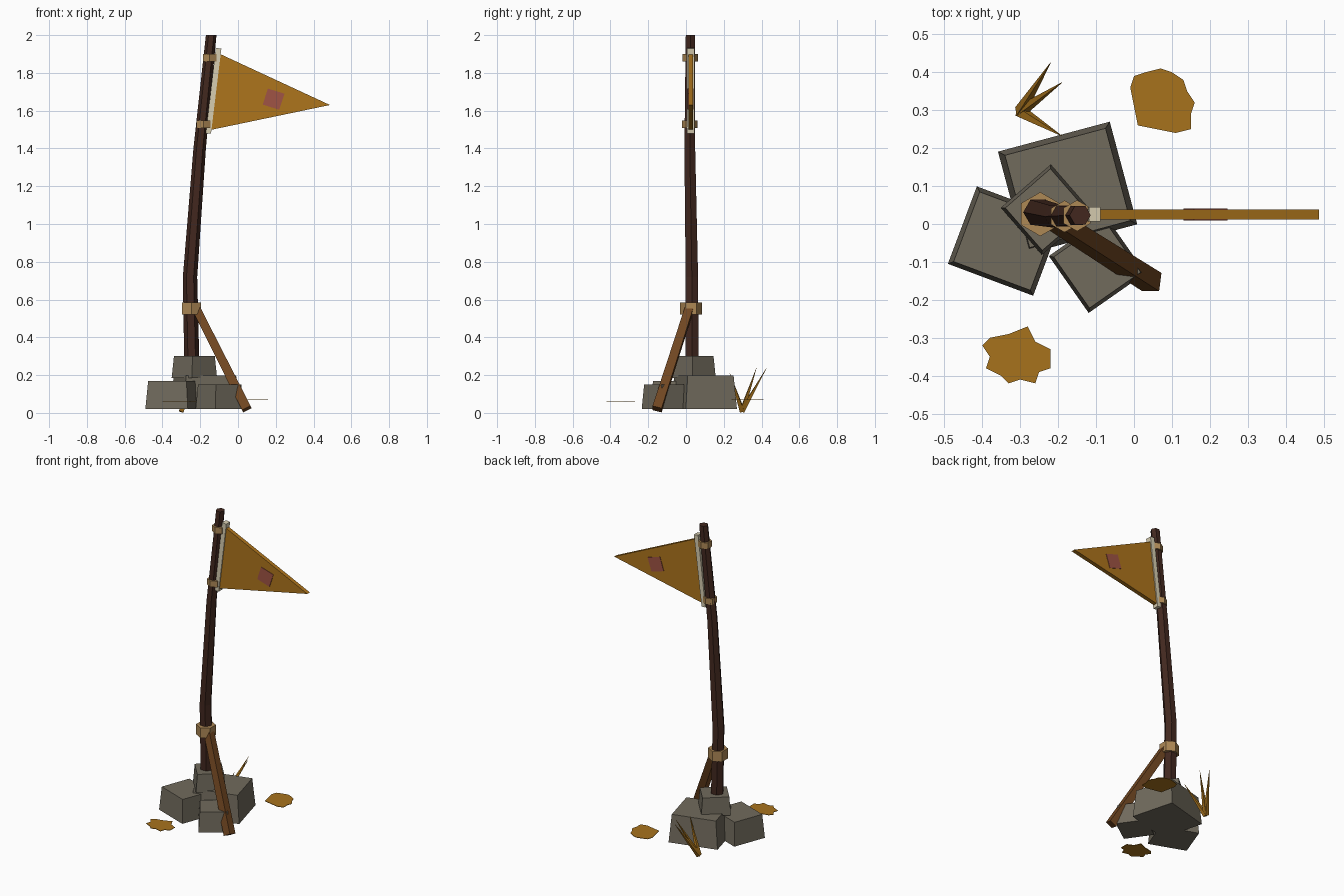
import bpy, bmesh, math
from mathutils import Vector, Matrix

cube = bpy.data.objects.get("Cube")
if cube:
    bpy.data.objects.remove(cube, do_unlink=True)


def material(name, r, g, b):
    m = bpy.data.materials.new(name)
    m.use_nodes = True
    lin = [(c / 255) ** 2.2 for c in (r, g, b)] + [1]
    m.diffuse_color = lin
    m.node_tree.nodes["Principled BSDF"].inputs["Base Color"].default_value = lin
    return m


DARK_WOOD = material("dark wood", 68, 44, 36)
WOOD = material("brown wood", 112, 72, 38)
ROPE = material("tan rope", 172, 135, 86)
STONE = material("grey stone", 112, 106, 93)
CLOTH = material("ochre cloth", 172, 116, 34)
PATCH = material("faded red", 158, 84, 70)
BONE = material("pale canvas", 214, 204, 175)
LEAF = material("dry leaf", 166, 114, 34)


def finish(name, bm, mat):
    bmesh.ops.recalc_face_normals(bm, faces=bm.faces)
    me = bpy.data.meshes.new(name)
    bm.to_mesh(me)
    bm.free()
    me.materials.append(mat)
    ob = bpy.data.objects.new(name, me)
    bpy.context.collection.objects.link(ob)
    return ob


def loft(name, rings, mat):
    """Skin a stack of equal point rings and cap both ends."""
    bm = bmesh.new()
    loops = [[bm.verts.new(p) for p in ring] for ring in rings]
    n = len(loops[0])
    for a, b in zip(loops, loops[1:]):
        for i in range(n):
            j = (i + 1) % n
            bm.faces.new((a[i], a[j], b[j], b[i]))
    bm.faces.new(loops[0][::-1])
    bm.faces.new(loops[-1])
    return finish(name, bm, mat)


def hexagon(x, y, z, r, turn=0.0):
    return [(x + r * math.cos(turn + i * math.pi / 3),
             y + r * math.sin(turn + i * math.pi / 3), z) for i in range(6)]


def plate(name, outline, axis, low, high, mat):
    """Extrude a 2D outline along y (upright) or z (flat)."""
    def put(p, d):
        return (p[0], d, p[1]) if axis == "y" else (p[0], p[1], d)
    return loft(name, [[put(p, d) for p in outline] for d in (low, high)], mat)


def beam(name, a, b, w0, w1, mat, side=(0, -1, 0)):
    """Square beam from a to b with one face towards side."""
    a, b = Vector(a), Vector(b)
    d = (b - a).normalized()
    u = Vector(side)
    u = (u - d * u.dot(d)).normalized()
    v = d.cross(u)
    corners = ((1, 1), (-1, 1), (-1, -1), (1, -1))
    return loft(name, [[p + (u * s + v * t) * w / 2 for s, t in corners]
                       for p, w in ((a, w0), (b, w1))], mat)


# Bent pole
loft("pole", [hexagon(-.24, .033, .04, .041), hexagon(-.254, .031, .72, .038),
              hexagon(-.203, .02, 1.4, .033), hexagon(-.142, .023, 2, .028)], DARK_WOOD)

# Rope bindings
for name, x, y, low, high, r in (("brace_lashing", -.247, .026, .52, .585, .058),
                                 ("lower_flag_tie", -.183, .02, 1.508, 1.547, .042),
                                 ("upper_flag_tie", -.15, .022, 1.86, 1.9, .041)):
    loft(name, [hexagon(x, y, z, r, math.pi / 6) for z in (low, high)], ROPE)

# Leaning brace
beam("brace", (-.225, .02, .56), (.047, -.153, .02), .044, .05, WOOD)

# Tapered stones piled around the foot
STONES = (("back_stone", -.175, .095, .305, .28, 15, .02, .197),
          ("right_stone", -.34, -.045, .24, .218, -20.5, .02, .17),
          ("front_stone", -.097, -.107, .183, .183, 35, .02, .15),
          ("top_stone", -.231, .038, .175, .165, 41, .185, .3))
for name, x, y, w, d, angle, low, high in STONES:
    turn = Matrix.Rotation(math.radians(angle), 3, "Z")
    rings = []
    for z, k in ((low, .5), (high, .45)):
        rings.append([turn @ Vector((s * w * k, t * d * k, 0)) + Vector((x, y, z))
                      for s, t in ((1, 1), (-1, 1), (-1, -1), (1, -1))])
    loft(name, rings, STONE)

# Pennant, its sleeve and a sewn patch on each side
plate("pennant", [(-.11, 1.907), (.487, 1.63), (-.15, 1.497)], "y", .012, .038, CLOTH)
plate("flag_sleeve", [(-.118, 1.932), (-.088, 1.929), (-.143, 1.478), (-.17, 1.48)],
      "y", .006, .045, BONE)
diamond = [(.158, 1.717), (.246, 1.69), (.218, 1.605), (.131, 1.632)]
plate("front_patch", diamond, "y", .009, .012, PATCH)
plate("back_patch", diamond, "y", .038, .041, PATCH)

# Ragged fallen leaves
plate("back_leaf", [(0, .39), (.03, .4), (.07, .41), (.1, .4), (.13, .38), (.14, .35),
                    (.16, .32), (.15, .29), (.15, .25), (.11, .24), (.01, .26),
                    (-.01, .36)], "z", .068, .071, LEAF)
plate("front_leaf", [(-.4, -.32), (-.38, -.3), (-.33, -.29), (-.28, -.27), (-.26, -.31),
                     (-.22, -.33), (-.22, -.38), (-.25, -.39), (-.26, -.42), (-.3, -.41),
                     (-.33, -.42), (-.35, -.4), (-.39, -.38), (-.38, -.35)],
      "z", .061, .064, LEAF)

# Dry grass tuft
for i, tip in enumerate(((-.22, .425, .235), (-.19, .373, .238), (-.19, .232, .21))):
    beam("grass_blade_%d" % (i + 1), (-.3, .297, .01), tip, .024, .001, LEAF)
